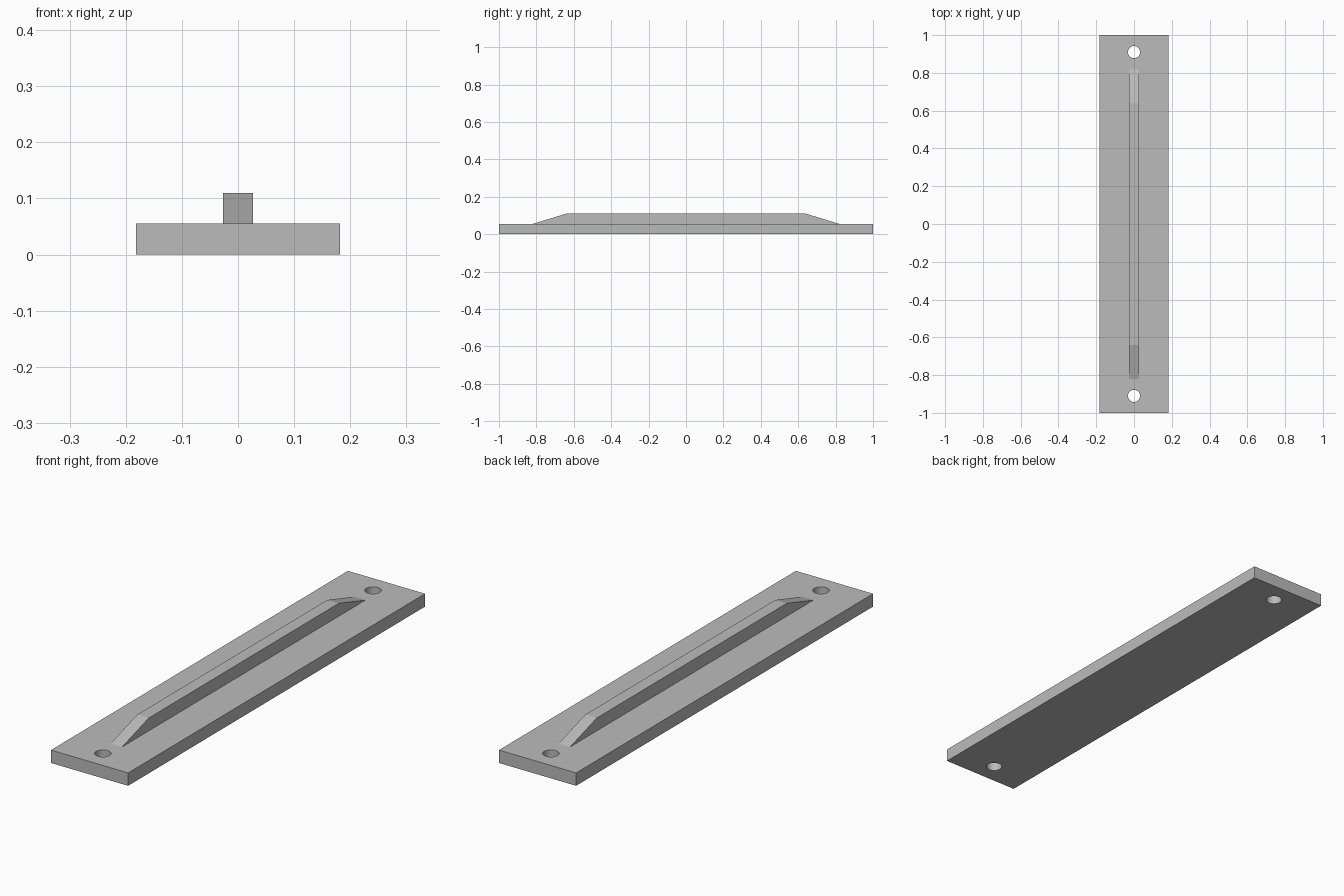
import bpy
import bmesh

cube = bpy.data.objects.get("Cube")
if cube:
    bpy.data.objects.remove(cube, do_unlink=True)

grey = bpy.data.materials.new("plain grey")
grey.use_nodes = True
colour = (0.5, 0.5, 0.5, 1)
grey.diffuse_color = colour
grey.node_tree.nodes["Principled BSDF"].inputs["Base Color"].default_value = colour

HALF_WIDTH, THICK = 0.182, 0.055
HOLE_Y, HOLE_RADIUS = 0.91, 0.032


def extrude_profile(name, points, offset):
    """Extrude a closed outline along an offset vector into a solid."""
    mesh = bpy.data.meshes.new(name)
    bm = bmesh.new()
    face = bm.faces.new([bm.verts.new(p) for p in points])
    side = bmesh.ops.extrude_face_region(bm, geom=[face])["geom"]
    verts = [v for v in side if isinstance(v, bmesh.types.BMVert)]
    bmesh.ops.translate(bm, verts=verts, vec=offset)
    bmesh.ops.recalc_face_normals(bm, faces=bm.faces)
    bm.to_mesh(mesh)
    bm.free()
    mesh.materials.append(grey)
    obj = bpy.data.objects.new(name, mesh)
    bpy.context.collection.objects.link(obj)
    return obj


# Flat mounting plate
w = HALF_WIDTH
plate = extrude_profile(
    "mounting_plate", [(-w, -1, 0), (w, -1, 0), (w, 1, 0), (-w, 1, 0)], (0, 0, THICK))

# Screw hole through each end
for name, y in (("front", -HOLE_Y), ("back", HOLE_Y)):
    bpy.ops.mesh.primitive_cylinder_add(
        vertices=48, radius=HOLE_RADIUS, depth=0.2, location=(0, y, THICK / 2))
    cutter = bpy.context.object
    cutter.name = name + "_hole_cutter"
    cutter.data.materials.append(grey)
    cutter.hide_render = True
    cut = plate.modifiers.new(name + "_hole", "BOOLEAN")
    cut.operation = "DIFFERENCE"
    cut.solver = "EXACT"
    cut.object = cutter

# Apply the cuts and remove the cutters
bpy.ops.object.select_all(action="DESELECT")
bpy.context.view_layer.objects.active = plate
plate.select_set(True)
for cut in list(plate.modifiers):
    cutter = cut.object
    bpy.ops.object.modifier_apply(modifier=cut.name)
    bpy.data.objects.remove(cutter, do_unlink=True)
bpy.ops.object.shade_smooth_by_angle()

# Central rib with sloping ends
rib_w, rib_top = 0.027, 0.11
outline = [(-0.82, THICK), (0.82, THICK), (0.64, rib_top), (-0.64, rib_top)]
extrude_profile("raised_rib", [(-rib_w, y, z) for y, z in outline], (2 * rib_w, 0, 0))
